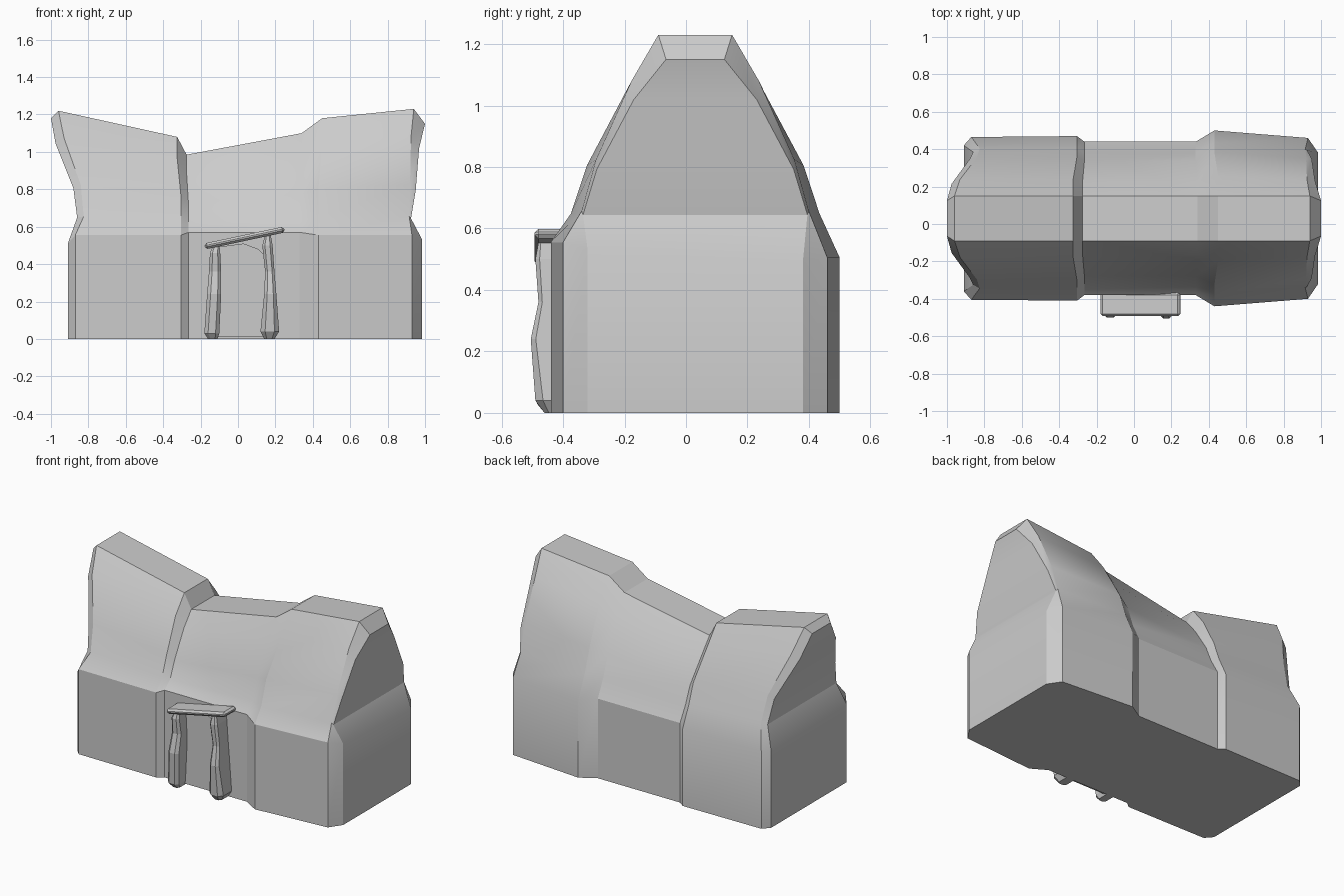
import bpy, bmesh, math
from mathutils import Matrix

if "Cube" in bpy.data.objects:
    bpy.data.objects.remove(bpy.data.objects["Cube"])

YC = 0.03  # centre line of the house


def finish(name, bm, angle=25):
    bmesh.ops.recalc_face_normals(bm, faces=bm.faces)
    me = bpy.data.meshes.new(name)
    bm.to_mesh(me)
    bm.free()
    ob = bpy.data.objects.new(name, me)
    bpy.context.collection.objects.link(ob)
    bpy.ops.object.select_all(action='DESELECT')
    ob.select_set(True)
    bpy.context.view_layer.objects.active = ob
    if angle:
        bpy.ops.object.shade_smooth_by_angle(angle=math.radians(angle))
    return ob


def loft(name, rings, angle=25):
    bm = bmesh.new()
    vs = [[bm.verts.new(p) for p in r] for r in rings]
    n = len(vs[0])
    for a, b in zip(vs, vs[1:]):
        for i in range(n):
            j = (i + 1) % n
            bm.faces.new((a[i], a[j], b[j], b[i]))
    # Caps: split by level when the outline mirrors, so bent gables stay clean
    for r in (vs[0], vs[-1]):
        if n == 12:
            for i in range(5):
                bm.faces.new((r[i], r[i + 1], r[10 - i], r[11 - i]))
        else:
            bm.faces.new(r)
    return finish(name, bm, angle)


FR = (0.15, 0.40, 0.78, 1.0)          # roof heights, eave to ridge


def section(xs, ridge, hw, eave=0.555, back=0.505):
    """One cross-section: base, eave, three roof points, ridge, mirrored."""
    def side(s, e):
        zs = [0, e] + [e + (ridge - e) * f for f in FR]
        zs[2:] = [0.555 + (ridge - 0.555) * f for f in FR]
        return [(x, YC + s * w, z) for x, w, z in zip(xs, hw, zs)]
    return side(-1, eave) + side(1, back)[::-1]


def widths(w):
    return (w, w, w * 0.86, w * 0.75, w * 0.48, 0.12)


def straight(x, top):
    return (x, x, x, x, top, top)


# House body with sagging roof
loft("house_body", [
    section((-.91, -.91, -.86, -.88, -.975, -1.0), 1.18,
            (.39, .39, .355, .315, .185, .095), .51, .50),
    section((-.87, -.87, -.825, -.84, -.93, -.96), 1.22, widths(.435)),
    section(straight(-.305, -.325), 1.08, widths(.44)),
    section(straight(-.265, -.275), .985, widths(.41), .57, .52),
    section(straight(.33, .34), 1.10, widths(.41), .57, .52),
    section(straight(.43, .45), 1.18, widths(.47)),
    section((.93, .93, .915, .92, .925, .94), 1.23, widths(.43)),
    section((.985, .985, .925, .95, .968, 1.0), 1.15,
            (.35, .35, .365, .32, .20, .095), .53, .49),
])


# Rough timber door posts
def post(name, rows):
    rings = []
    for z, x0, x1, y in rows:
        c = (x1 - x0) * 0.25
        rings.append([(x0, -.36, z), (x0, y + c, z), (x0 + c, y, z),
                      (x1 - c, y, z), (x1, y + c, z), (x1, -.36, z)])
    loft(name, rings, 0)


post("left_door_post", [
    (0, -.16, -.11, -.46), (.03, -.18, -.10, -.485), (.24, -.165, -.09, -.50),
    (.36, -.155, -.09, -.475), (.46, -.15, -.095, -.485), (.51, -.13, -.10, -.47)])
post("right_door_post", [
    (0, .14, .195, -.46), (.04, .12, .22, -.49), (.24, .14, .205, -.505),
    (.36, .145, .195, -.48), (.50, .13, .185, -.49), (.555, .145, .175, -.48)])

# Door leaf
loft("door", [[(-.12, y, .01), (.15, y, .01), (.15, y, .44), (.11, y, .48),
               (.03, y, .51), (-.12, y, .49)] for y in (-.36, -.40)], 0)

# Tilted lintel slab
bm = bmesh.new()
bmesh.ops.create_cube(bm, size=1)
bmesh.ops.scale(bm, vec=(.435, .125, .032), verts=bm.verts)
bmesh.ops.bevel(bm, geom=bm.edges[:], offset=.012, segments=1, affect='EDGES')
bmesh.ops.transform(bm, verts=bm.verts, matrix=Matrix.Translation((.035, -.43, .54))
                    @ Matrix.Rotation(math.radians(-12), 4, 'Y'))
finish("lintel", bm, 0)
